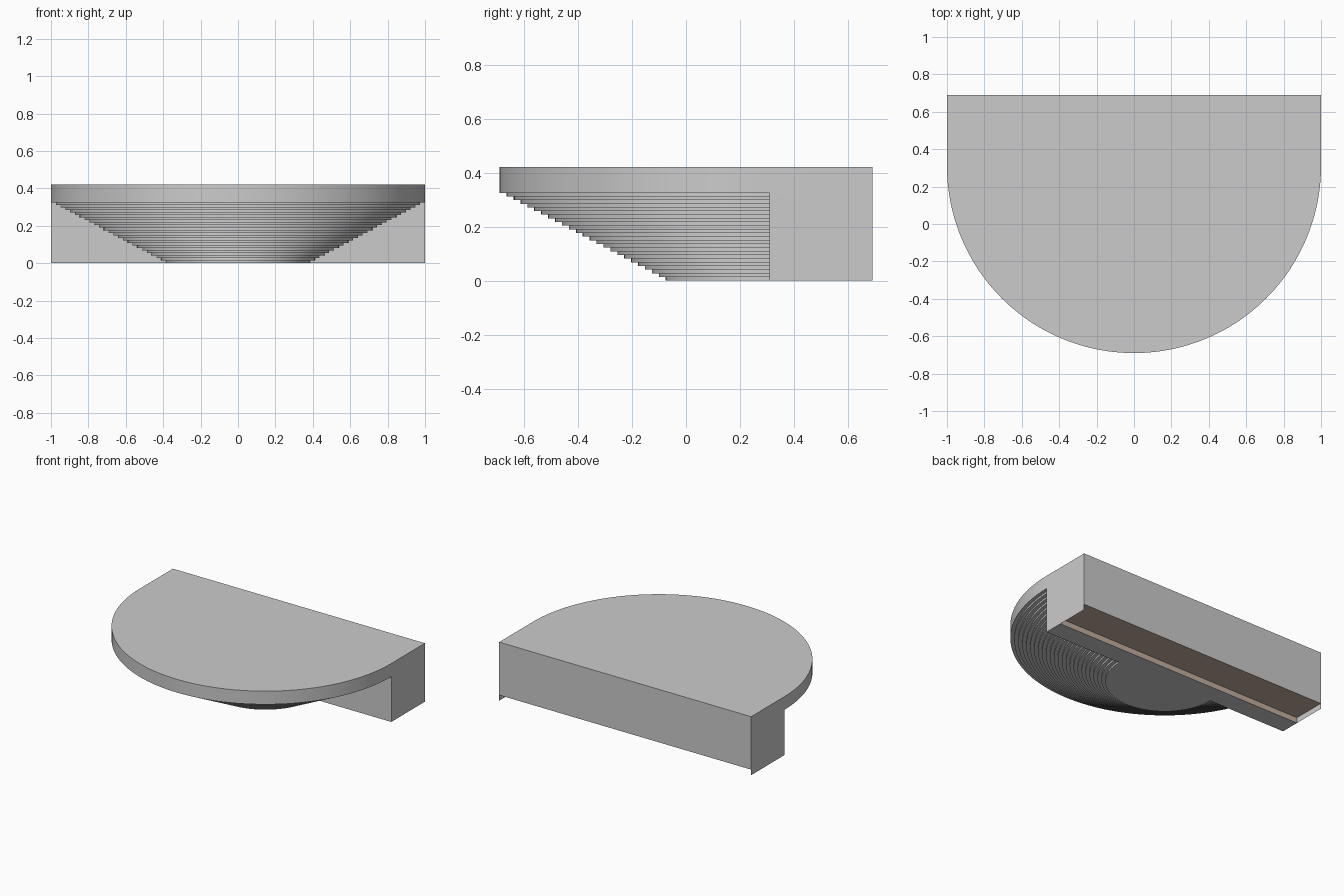
import bpy, bmesh, math
from mathutils import Vector

if "Cube" in bpy.data.objects:
    bpy.data.objects.remove(bpy.data.objects["Cube"])

W, YC, YB = 1.0, 0.31, 0.69        # half width, arc centre, back
TOP, RIM = 0.42, 0.325             # plate top and underside
YN, ZN = 0.45, 0.04                # recess front wall and ceiling
STEPS, R_BASE, SEGS = 24, 0.385, 96


def add_face(bm, pts, out):
    """Add a polygon whose normal points towards 'out'."""
    f = bm.faces.new([bm.verts.new(p) for p in pts])
    f.normal_update()
    if f.normal.dot(Vector(out)) < 0:
        f.normal_flip()


def finish(bm, name, color=None):
    bmesh.ops.remove_doubles(bm, verts=bm.verts[:], dist=1e-5)
    me = bpy.data.meshes.new(name)
    bm.to_mesh(me)
    bm.free()
    ob = bpy.data.objects.new(name, me)
    bpy.context.collection.objects.link(ob)
    if color:
        mat = bpy.data.materials.new(name)
        mat.diffuse_color = color
        mat.use_nodes = True
        mat.node_tree.nodes["Principled BSDF"].inputs["Base Color"].default_value = mat.diffuse_color
        me.materials.append(mat)
    bpy.ops.object.select_all(action='DESELECT')
    bpy.context.view_layer.objects.active = ob
    ob.select_set(True)
    bpy.ops.object.shade_smooth_by_angle(angle=math.radians(30))
    return ob


def arc(r, z):
    return [(-r * math.cos(math.pi * i / SEGS),
             YC - r * math.sin(math.pi * i / SEGS), z) for i in range(SEGS + 1)]


# Profile: rim wall, then inverted steps narrowing to the base
profile = [(W, TOP), (W, RIM)]
for k in range(1, STEPS + 1):
    r = W - (W - R_BASE) * k / STEPS
    profile += [(r, RIM * (1 - (k - 1) / STEPS)), (r, RIM * (1 - k / STEPS))]

bm = bmesh.new()
# Rounded front rim and stepped underside
rings = [arc(r, z) for r, z in profile]
for a, b in zip(rings, rings[1:]):
    for i in range(SEGS):
        t = math.pi * (i + 0.5) / SEGS
        add_face(bm, [a[i], a[i + 1], b[i + 1], b[i]],
                 (-math.cos(t), -math.sin(t), -1))
# Flat top and bottom
add_face(bm, rings[0] + [(W, YB, TOP), (-W, YB, TOP)], (0, 0, 1))
add_face(bm, rings[-1] + [(W, YC, 0), (W, YN, 0), (-W, YN, 0), (-W, YC, 0)], (0, 0, -1))
# Back wall stops above the recess
add_face(bm, [(-W, YB, ZN), (W, YB, ZN), (W, YB, TOP), (-W, YB, TOP)], (0, 1, 0))
for s in (-1, 1):
    # Full-height end faces and block front beside the steps
    add_face(bm, [(s * W, YC, 0), (s * W, YB, 0), (s * W, YB, TOP),
                  (s * W, YC, TOP), (s * W, YC, RIM)], (s, 0, 0))
    add_face(bm, [(s * r, YC, z) for r, z in profile[1:]] + [(s * W, YC, 0)], (0, -1, 0))
finish(bm, "stepped_shelf")

# Brown recess under the back edge
bm = bmesh.new()
add_face(bm, [(-W, YN, ZN), (W, YN, ZN), (W, YB, ZN), (-W, YB, ZN)], (0, 0, -1))
add_face(bm, [(-W, YN, 0), (W, YN, 0), (W, YN, ZN), (-W, YN, ZN)], (0, 1, 0))
finish(bm, "back_recess", (0.55, 0.42, 0.34, 1))
